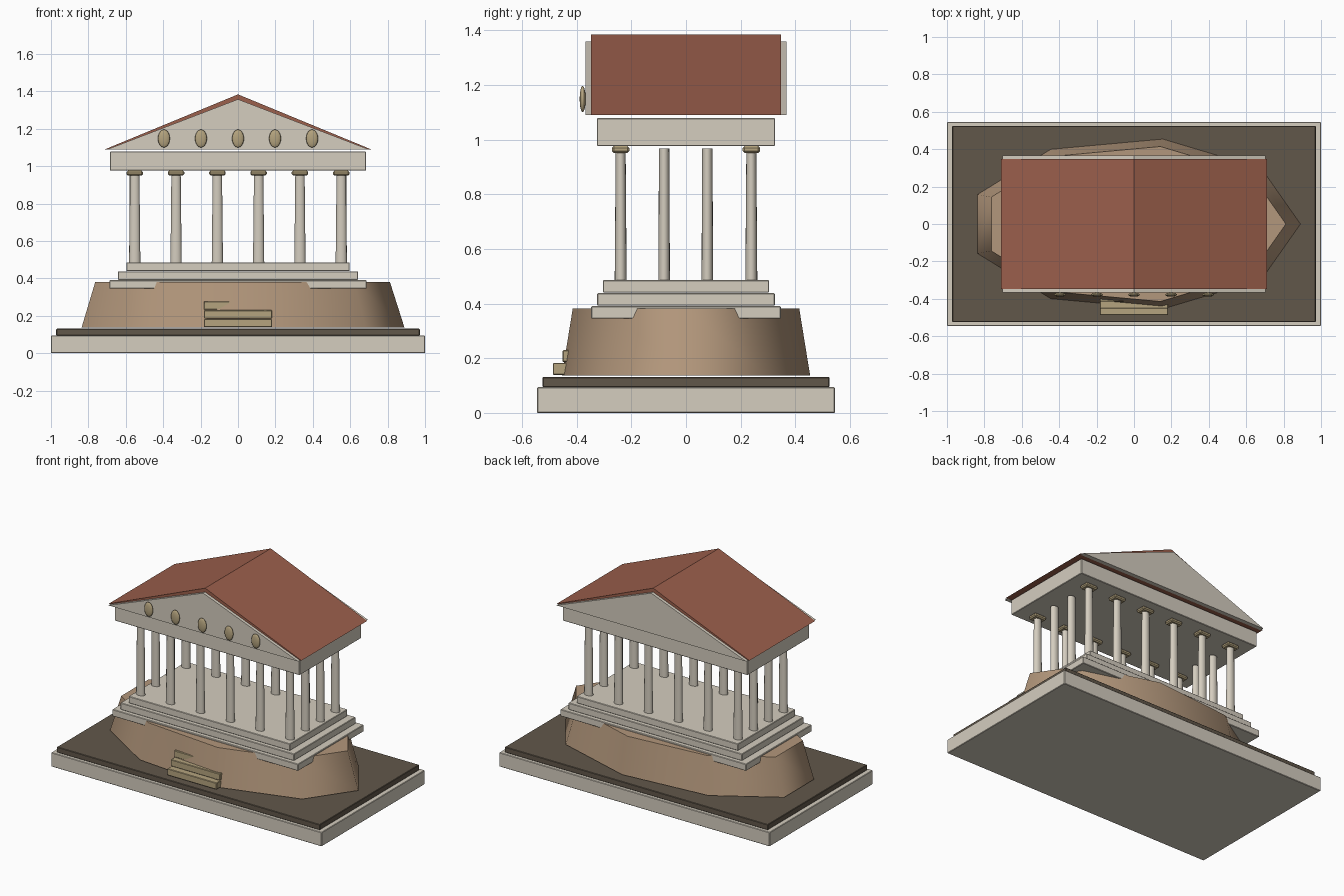
import bpy, math

if "Cube" in bpy.data.objects:
    bpy.data.objects.remove(bpy.data.objects["Cube"])


def material(name, rgb):
    m = bpy.data.materials.new(name)
    m.diffuse_color = (*rgb, 1)
    m.use_nodes = True
    m.node_tree.nodes["Principled BSDF"].inputs["Base Color"].default_value = m.diffuse_color
    return m


STONE = material("pale_stone", (0.66, 0.61, 0.52))
DARK = material("dark_ground", (0.12, 0.095, 0.068))
ROCK = material("rock", (0.45, 0.31, 0.20))
TAN = material("tan_stone", (0.46, 0.37, 0.21))
ROOF = material("roof_tile", (0.33, 0.115, 0.072))


def finish(name, mat, smooth=None):
    ob = bpy.context.object
    ob.name = name
    ob.data.materials.append(mat)
    bpy.ops.object.transform_apply(location=False, rotation=False, scale=True)
    if smooth:
        bpy.ops.object.shade_smooth_by_angle(angle=math.radians(smooth))
    return ob


def box(name, x, y, z, mat, bevel=0.003):
    """Box from (min, max) ranges with a small chamfer."""
    bpy.ops.mesh.primitive_cube_add(size=1, location=[(a + b) / 2 for a, b in (x, y, z)])
    bpy.context.object.scale = [b - a for a, b in (x, y, z)]
    ob = finish(name, mat)
    mod = ob.modifiers.new("chamfer", 'BEVEL')
    mod.width = bevel
    mod.segments = 1
    return ob


def slab(name, hx, hy, z0, z1, mat):
    return box(name, (-hx, hx), (-hy, hy), (z0, z1), mat)


def frustum(name, x, y, z0, z1, bottom, top, squash, sides, mat, smooth):
    """Tapered prism with an oval footprint, first corner on +x."""
    bpy.ops.mesh.primitive_cone_add(vertices=sides, radius1=bottom, radius2=top,
                                    depth=z1 - z0, location=(x, y, (z0 + z1) / 2),
                                    rotation=(0, 0, 0))
    ob = bpy.context.object
    # turn the mesh so that a corner lies on +x before squashing
    first = ob.data.vertices[0].co
    turn = -math.atan2(first.y, first.x)
    c, s = math.cos(turn), math.sin(turn)
    for v in ob.data.vertices:
        v.co.x, v.co.y = v.co.x * c - v.co.y * s, v.co.x * s + v.co.y * c
    ob.scale = (1, squash, 1)
    return finish(name, mat, smooth)


def gable(name, half, z0, z1, y0, y1, mat):
    """Triangular prism running along y."""
    profile = [(-half, z0), (half, z0), (0, z1)]
    verts = [(x, y, z) for y in (y0, y1) for x, z in profile]
    faces = [(0, 1, 2), (5, 4, 3), (0, 3, 4, 1), (1, 4, 5, 2), (2, 5, 3, 0)]
    me = bpy.data.meshes.new(name)
    me.from_pydata(verts, [], faces)
    me.materials.append(mat)
    bpy.context.collection.objects.link(bpy.data.objects.new(name, me))


# Plinth and dark ground
slab("plinth", 1.0, 0.545, 0.0, 0.094, STONE)
slab("ground_layer", 0.972, 0.525, 0.094, 0.131, DARK)

# Nine-sided rocky hill
frustum("hill", 0, 0, 0.137, 0.382, 0.89, 0.812, 0.518, 9, ROCK, 71)

# Entrance stairs set into the hill
for i in range(3):
    y = -0.487 + 0.036 * i
    z = 0.139 + 0.047 * i
    box(f"entrance_step_{i + 1}", (-0.182, 0.182), (y, y + 0.07), (z, z + 0.044), TAN)

# Stepped temple platform
for i in range(3):
    z = 0.345 + 0.0475 * i
    slab(f"platform_step_{i + 1}", 0.687 - 0.045 * i, 0.347 - 0.0215 * i, z, z + 0.0455, STONE)

# Front and back columns with capitals
for side, y in (("front", -0.239), ("back", 0.239)):
    for i in range(6):
        x = -0.552 + 0.2208 * i
        frustum(f"{side}_column_{i + 1}", x, y, 0.486, 0.955, 0.030, 0.025, 0.73, 16, STONE, 40)
        box(f"{side}_capital_{i + 1}", (x - 0.044, x + 0.044), (y - 0.032, y + 0.032),
            (0.951, 0.976), TAN, 0.007)

# Plain side columns
for side, x in (("left", -0.553), ("right", 0.553)):
    for i, y in enumerate((-0.08, 0.078)):
        frustum(f"{side}_column_{i + 1}", x, y, 0.486, 0.967, 0.029, 0.026, 0.73, 16, STONE, 40)

# Entablature, roof and pediments
slab("entablature", 0.684, 0.326, 0.976, 1.078, STONE)
gable("roof", 0.712, 1.09, 1.384, -0.347, 0.347, ROOF)
gable("front_pediment", 0.702, 1.089, 1.358, -0.367, -0.34, STONE)
gable("back_pediment", 0.702, 1.089, 1.358, 0.34, 0.367, STONE)

# Oval ornaments on the front pediment
for i in range(5):
    bpy.ops.mesh.primitive_uv_sphere_add(segments=16, ring_count=10, radius=1,
                                         location=(-0.396 + 0.198 * i, -0.378, 1.148))
    bpy.context.object.scale = (0.032, 0.011, 0.048)
    finish(f"pediment_ornament_{i + 1}", TAN, 60)
